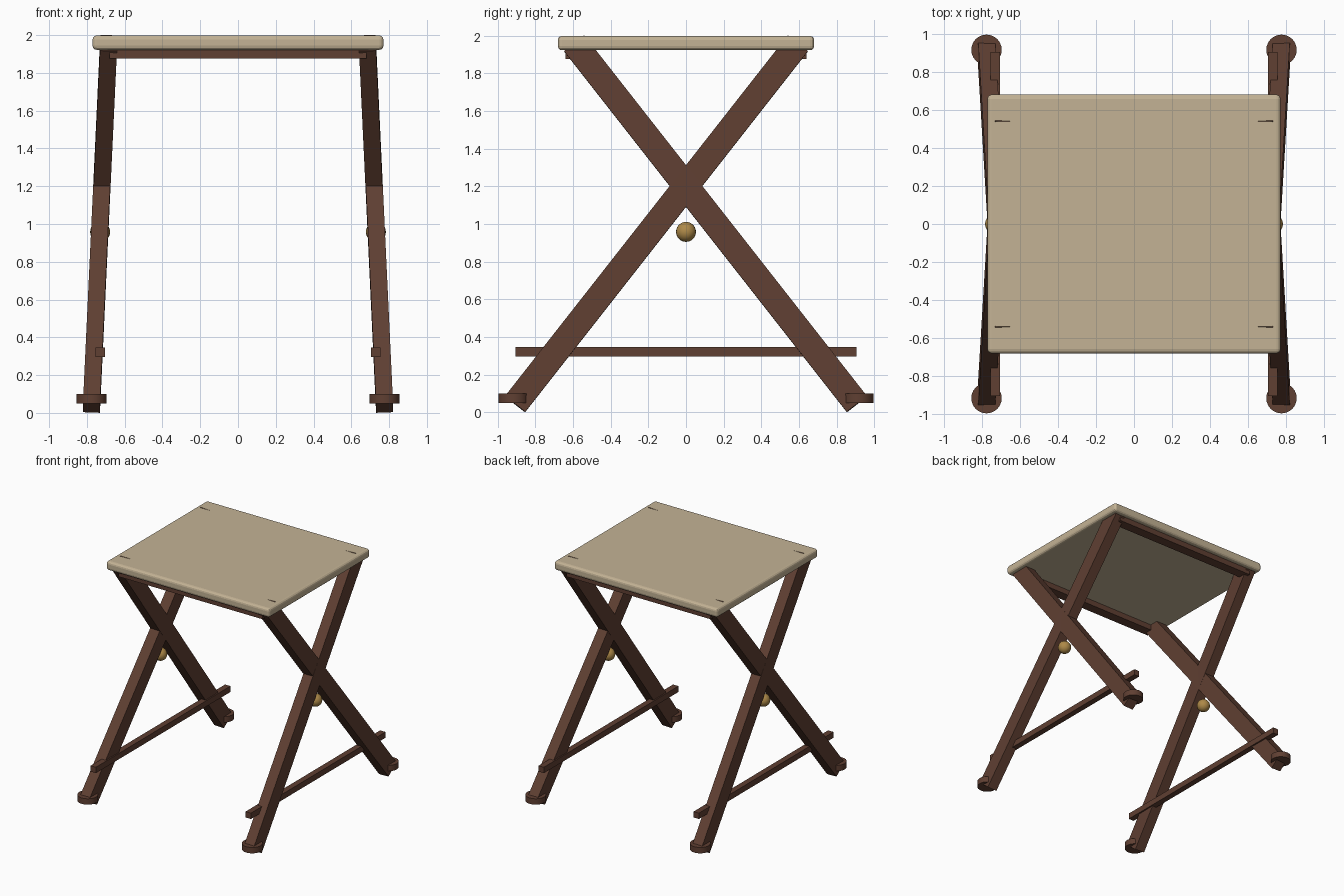
import bpy
from mathutils import Vector

if "Cube" in bpy.data.objects:
    bpy.data.objects.remove(bpy.data.objects["Cube"])


def material(name, rgb):
    m = bpy.data.materials.new(name)
    m.diffuse_color = (*rgb, 1)
    m.use_nodes = True
    m.node_tree.nodes["Principled BSDF"].inputs["Base Color"].default_value = m.diffuse_color
    return m


WOOD = material("dark_wood", (0.115, 0.05, 0.032))
CANVAS = material("tan_canvas", (0.55, 0.45, 0.30))
BRASS = material("brass", (0.42, 0.25, 0.065))


def finish(name, mat):
    ob = bpy.context.object
    ob.name = name
    ob.data.materials.append(mat)
    return ob


def box(name, loc, size, mat):
    bpy.ops.mesh.primitive_cube_add(size=1, location=loc)
    ob = finish(name, mat)
    ob.scale = size
    bpy.ops.object.transform_apply(location=False, rotation=False, scale=True)
    return ob


def beam(name, a, b, w, t, mat):
    # square-ended bar running from a to b
    a, b = Vector(a), Vector(b)
    d = b - a
    ob = box(name, (a + b) / 2, (w, t, d.length), mat)
    ob.rotation_mode = 'QUATERNION'
    ob.rotation_quaternion = Vector((0, 0, 1)).rotation_difference(d)
    return ob


# Seat slab with rounded edges
seat = box("seat", (0, 0, 1.96), (1.54, 1.36, 0.076), CANVAS)
bev = seat.modifiers.new("rounded", 'BEVEL')
bev.width = 0.022
bev.segments = 3

for sx, side in ((-1, "left"), (1, "right")):
    for sy, end in ((-1, "front"), (1, "back")):
        # Crossed legs and round feet
        beam(f"{side}_{end}_leg", (sx * 0.775, sy * 0.907, 0.044),
             (sx * 0.685, -sy * 0.593, 1.958), 0.09, 0.136, WOOD)
        bpy.ops.mesh.primitive_cylinder_add(vertices=24, radius=0.08, depth=0.05,
                                            location=(sx * 0.775, sy * 0.915, 0.075))
        finish(f"{side}_{end}_foot", WOOD)
        bpy.ops.object.shade_smooth_by_angle()
    # Low side stretcher
    box(f"{side}_stretcher", (sx * 0.73, 0, 0.321), (0.05, 1.81, 0.05), WOOD)
    # Brass knob below the crossing
    bpy.ops.mesh.primitive_uv_sphere_add(segments=20, ring_count=12, radius=0.053,
                                         location=(sx * 0.73, 0, 0.958))
    finish(f"{side}_knob", BRASS)
    bpy.ops.object.shade_smooth_by_angle()

# Rails under the seat
for sy, end in ((-1, "front"), (1, "back")):
    box(f"{end}_seat_rail", (0, sy * 0.597, 1.91), (1.36, 0.085, 0.07), WOOD)
